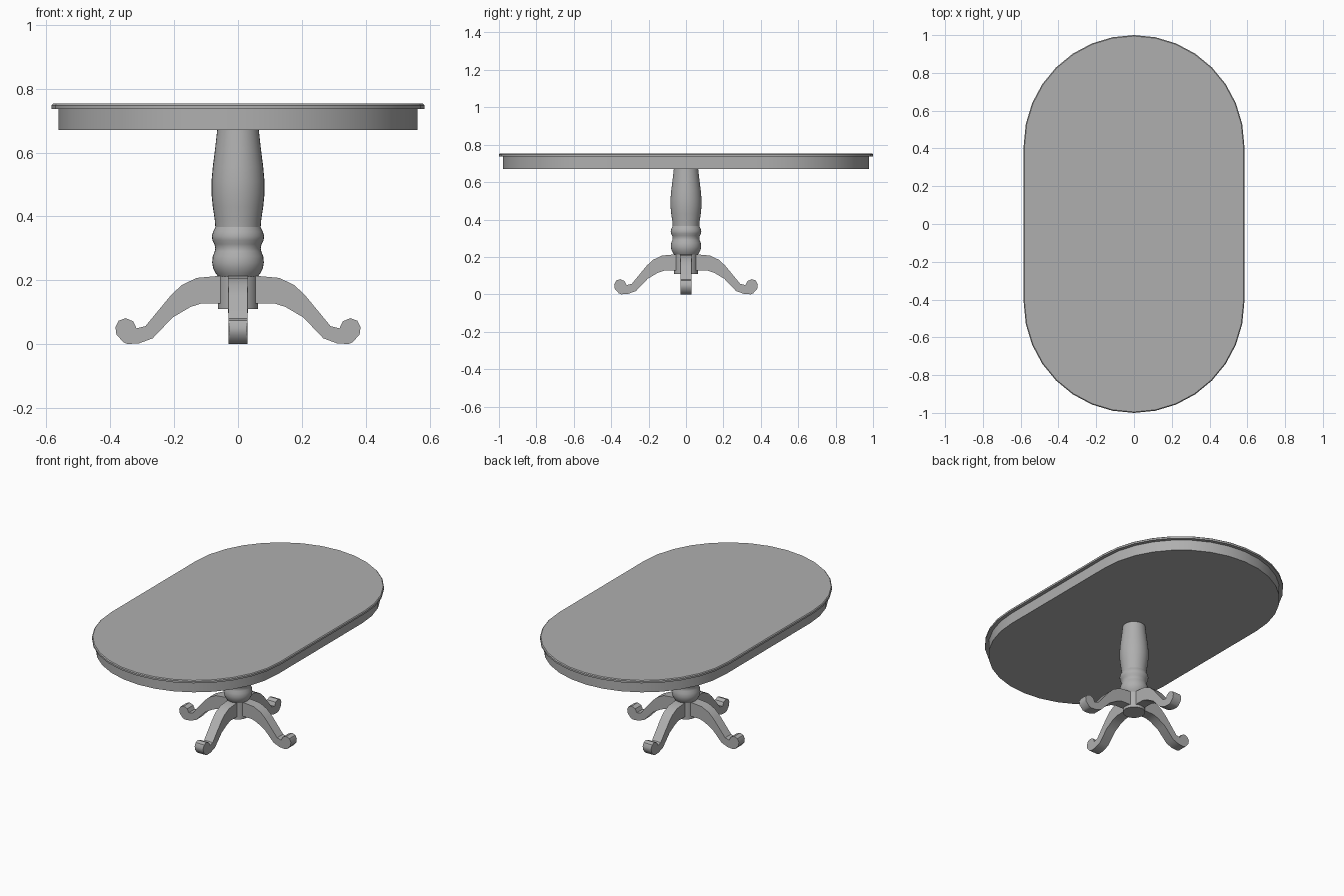
import bpy, bmesh, math
from mathutils import Matrix

if "Cube" in bpy.data.objects:
    bpy.data.objects.remove(bpy.data.objects["Cube"])

# Mid-grey finish shared by every part
GREY = bpy.data.materials.new("mid_grey")
GREY.diffuse_color = (0.43, 0.43, 0.43, 1)
GREY.use_nodes = True
GREY.node_tree.nodes["Principled BSDF"].inputs["Base Color"].default_value = GREY.diffuse_color


def finish(name, bm, angle=30):
    bmesh.ops.recalc_face_normals(bm, faces=bm.faces)
    me = bpy.data.meshes.new(name)
    bm.to_mesh(me)
    bm.free()
    me.materials.append(GREY)
    ob = bpy.data.objects.new(name, me)
    bpy.context.collection.objects.link(ob)
    bpy.ops.object.select_all(action='DESELECT')
    ob.select_set(True)
    bpy.context.view_layer.objects.active = ob
    bpy.ops.object.shade_smooth_by_angle(angle=math.radians(angle))
    return ob


def loft(name, profile, straight=0.0, half_steps=16):
    """Stack rounded outlines of (radius, z); 'straight' stretches them along y."""
    bm = bmesh.new()
    rings = []
    for r, z in profile:
        ring = []
        for side in (0, 1):
            for i in range(half_steps + (1 if straight else 0)):
                a = math.pi * (side + i / half_steps)
                y = r * math.sin(a) + (-straight if side else straight)
                ring.append(bm.verts.new((r * math.cos(a), y, z)))
        rings.append(ring)
    n = len(rings[0])
    for a, b in zip(rings, rings[1:]):
        for i in range(n):
            j = (i + 1) % n
            bm.faces.new((a[i], a[j], b[j], b[i]))
    bm.faces.new(rings[0])
    bm.faces.new(rings[-1])
    return finish(name, bm)


# Oval top with chamfered edge, and the apron beneath it
STRAIGHT = 0.416
loft("table_top", [(0.584, 0.737), (0.584, 0.748), (0.579, 0.753)], STRAIGHT)
loft("apron", [(0.563, 0.671), (0.563, 0.738)], STRAIGHT)

# Turned pedestal column
loft("pedestal_column", [
    (0.063, 0.110), (0.063, 0.212), (0.070, 0.222), (0.078, 0.238), (0.081, 0.255),
    (0.079, 0.275), (0.073, 0.290), (0.071, 0.300), (0.074, 0.313), (0.080, 0.325),
    (0.082, 0.338), (0.078, 0.352), (0.071, 0.366), (0.073, 0.390), (0.079, 0.430),
    (0.083, 0.470), (0.083, 0.510), (0.079, 0.555), (0.072, 0.610), (0.065, 0.672)])

# Scrolled legs: side outline (distance from axis, z), slightly narrower at the foot
LEG = [(0.03, 0.213), (0.065, 0.213), (0.13, 0.207), (0.177, 0.184), (0.21, 0.153),
       (0.29, 0.056), (0.318, 0.049), (0.328, 0.071), (0.352, 0.081), (0.374, 0.073),
       (0.384, 0.053), (0.381, 0.030), (0.359, 0.005), (0.346, 0.0), (0.31, 0.002),
       (0.267, 0.018), (0.205, 0.083), (0.149, 0.116), (0.115, 0.127), (0.03, 0.128)]


def leg(name, turn):
    bm = bmesh.new()
    sides = []
    for s in (-1, 1):
        sides.append([bm.verts.new((x, s * (0.032 - 0.008 * x), z)) for x, z in LEG])
    a, b = sides
    bm.faces.new(a)
    bm.faces.new(b)
    for i in range(len(LEG)):
        j = (i + 1) % len(LEG)
        bm.faces.new((a[i], a[j], b[j], b[i]))
    bm.transform(Matrix.Rotation(turn * math.pi / 2, 4, 'Z'))
    finish(name, bm, 35)


for k, side in enumerate(("right", "back", "left", "front")):
    leg(side + "_leg", k)
